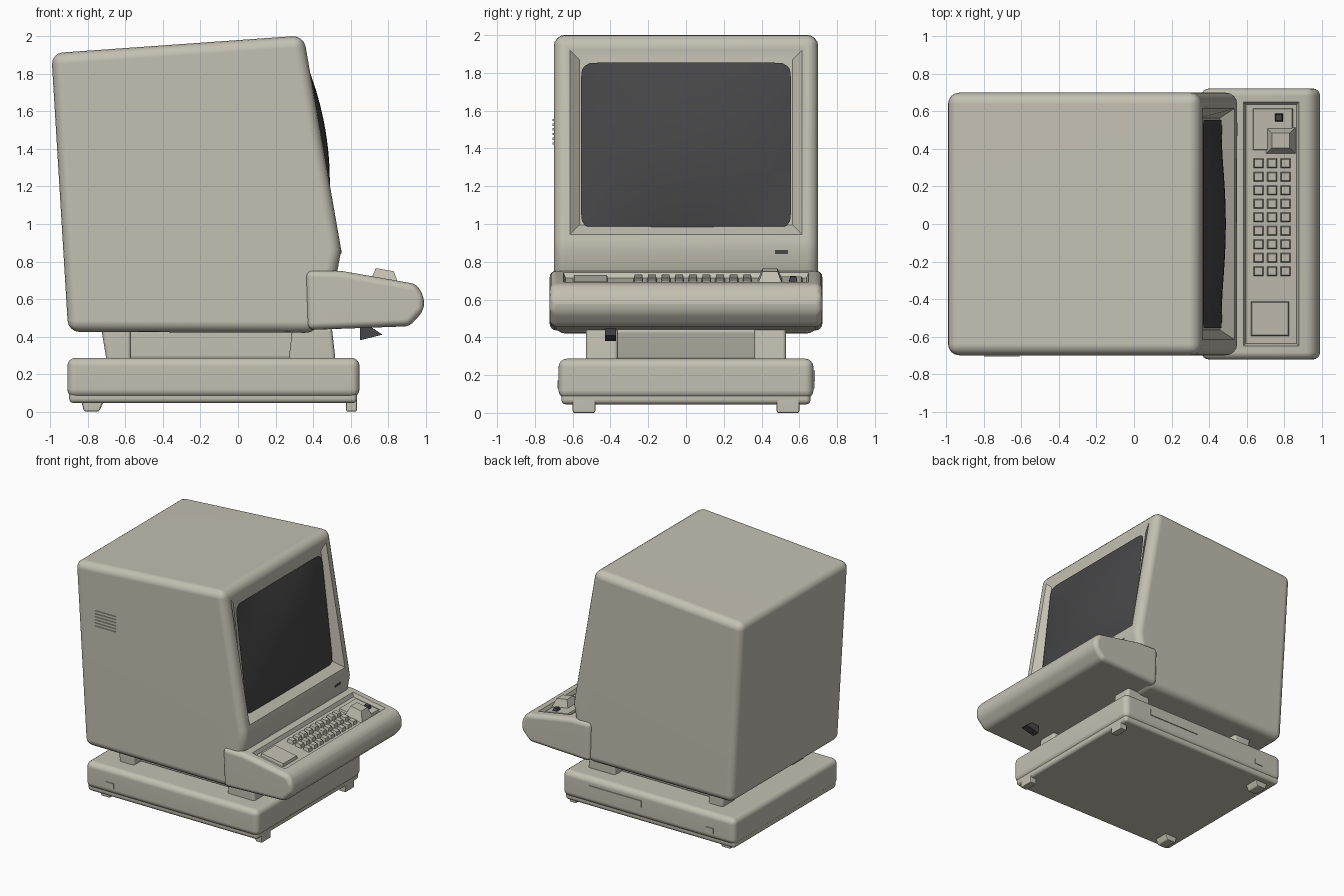
import bpy, bmesh, math
from mathutils import Vector

if "Cube" in bpy.data.objects:
    bpy.data.objects.remove(bpy.data.objects["Cube"])


def material(name, rgb):
    m = bpy.data.materials.new(name)
    m.diffuse_color = (*rgb, 1)
    m.use_nodes = True
    m.node_tree.nodes["Principled BSDF"].inputs["Base Color"].default_value = m.diffuse_color
    return m


BEIGE = material("warm beige plastic", (0.55, 0.525, 0.445))
DARK = material("dark glass", (0.062, 0.062, 0.065))


def finish(bm, name, mat, angle=35):
    me = bpy.data.meshes.new(name)
    bm.to_mesh(me)
    bm.free()
    me.materials.append(mat)
    me.polygons.foreach_set("use_smooth", [True] * len(me.polygons))
    me.set_sharp_from_angle(angle=math.radians(angle))
    ob = bpy.data.objects.new(name, me)
    bpy.context.collection.objects.link(ob)
    ob.modifiers.new("weighted", "WEIGHTED_NORMAL").keep_sharp = True
    return ob


def prism(profile, y0, y1, bevel=0.0, segments=4):
    """Side profile (x, z) extruded across y, with rounded edges."""
    bm = bmesh.new()
    a = [bm.verts.new((x, y0, z)) for x, z in profile]
    b = [bm.verts.new((x, y1, z)) for x, z in profile]
    bm.faces.new(a)
    bm.faces.new(b[::-1])
    n = len(profile)
    for i in range(n):
        j = (i + 1) % n
        bm.faces.new((a[j], a[i], b[i], b[j]))
    bmesh.ops.recalc_face_normals(bm, faces=bm.faces)
    if bevel:
        edges = [e for e in bm.edges if e.calc_face_angle() > math.radians(25)]
        bmesh.ops.bevel(bm, geom=edges, offset=bevel, segments=segments,
                        profile=0.5, affect='EDGES', clamp_overlap=True)
    bm.normal_update()
    return bm


def box(name, x0, x1, y0, y1, z0, z1, mat=BEIGE, bevel=0.0, segments=2):
    bm = prism([(x0, z0), (x1, z0), (x1, z1), (x0, z1)], y0, y1, bevel, segments)
    return finish(bm, name, mat)


def recess(bm, direction, rim, wall, offset):
    """Inset the largest face looking in a direction, then sink it."""
    d = Vector(direction)
    f = max((f for f in bm.faces if f.normal.dot(d) > 0.9), key=lambda f: f.calc_area())
    for t in (rim, wall):
        bmesh.ops.inset_region(bm, faces=[f], thickness=t, use_even_offset=True)
    for v in f.verts:
        v.co += offset(v.co)


# monitor housing with a sunken screen opening
body = prism([(-0.905, 0.425), (0.42, 0.42), (0.53, 0.75), (0.55, 0.86),
              (0.54, 0.92), (0.35, 2.005), (-0.995, 1.91)], -0.70, 0.70, 0.06)
recess(body, (1, 0, 0), 0.025, 0.05,
       lambda c: Vector((-0.07 + 0.05 * (c.z - 0.99) / 0.88, 0, 0)))
finish(body, "monitor_housing", BEIGE)

# bulging glass screen with rounded corners
bm = bmesh.new()
N, W, H, R = 24, 0.555, 0.438, 0.06
rows = []
for i in range(N + 1):
    row = []
    for j in range(N + 1):
        u, v = 2 * j / N - 1, 2 * i / N - 1
        y, h = u * W, v * H
        qy, qh = abs(y) - (W - R), abs(h) - (H - R)
        if qy > 0 and qh > 0 and math.hypot(qy, qh) > R:
            k = R / math.hypot(qy, qh)
            y = math.copysign(W - R + qy * k, y)
            h = math.copysign(H - R + qh * k, h)
        z = 1.416 + h
        front = 0.54 - (z - 0.92) * 0.175
        x = front - 0.035 + 0.025 * v + 0.06 * (1 - u * u) * (1 - v * v)
        row.append(bm.verts.new((x, y, z)))
    rows.append(row)
for r, s in zip(rows, rows[1:]):
    for j in range(N):
        bm.faces.new((r[j], r[j + 1], s[j + 1], s[j]))
finish(bm, "screen", DARK)

# status mark below the screen
box("indicator", 0.53, 0.551, 0.47, 0.54, 0.842, 0.862, DARK)

# vent ribs on the front side wall
for i in range(6):
    box("vent_rib", -0.80, -0.61, -0.706, -0.69, 1.42 + i * 0.025, 1.432 + i * 0.025)

# keyboard shelf with a sunken key bed
shelf = prism([(0.36, 0.755), (0.55, 0.75), (0.95, 0.68), (0.992, 0.615),
               (0.992, 0.54), (0.915, 0.455), (0.37, 0.435)], -0.722, 0.722, 0.05)
recess(shelf, (0, 0, 1), 0.035, 0.012, lambda c: Vector((0, 0, -0.028)))
finish(shelf, "keyboard_shelf", BEIGE)


def bed(x):
    return 0.722 - 0.175 * (x - 0.55)


def pad(name, x0, x1, y0, y1, h, taper=0.008, mat=BEIGE):
    """Tapered block that sits on the sloping key bed."""
    bm = bmesh.new()
    rings = []
    for t, dz in ((0, -0.012), (taper, h)):
        rings.append([bm.verts.new((x, y, bed(x) + dz)) for x, y in
                      ((x0 + t, y0 + t), (x1 - t, y0 + t), (x1 - t, y1 - t), (x0 + t, y1 - t))])
    a, b = rings
    bm.faces.new(a[::-1])
    bm.faces.new(b)
    for i in range(4):
        j = (i + 1) % 4
        bm.faces.new((a[i], a[j], b[j], b[i]))
    return finish(bm, name, mat)


# keys, side panel and raised control block
for r in range(3):
    for c in range(9):
        x, y = 0.635 + r * 0.072, -0.28 + c * 0.072
        pad("key", x, x + 0.058, y, y + 0.056, 0.026)
pad("side_panel", 0.62, 0.83, -0.60, -0.41, 0.022)
pad("control_base", 0.63, 0.85, 0.39, 0.62, 0.015)
pad("control_block", 0.70, 0.865, 0.37, 0.52, 0.075, 0.035)
pad("control_knob", 0.745, 0.80, 0.54, 0.595, 0.04, 0.012, DARK)

# small dark latch under the shelf
finish(prism([(0.65, 0.45), (0.71, 0.45), (0.77, 0.41), (0.65, 0.38)], -0.43, -0.37),
       "shelf_latch", DARK)

# pedestal between housing and base
finish(prism([(-0.62, 0.27), (0.40, 0.27), (0.45, 0.45), (-0.66, 0.45)], -0.44, 0.44, 0.03),
       "pedestal_core", BEIGE)
for s in (-1, 1):
    y0, y1 = sorted((s * 0.36, s * 0.53))
    finish(prism([(-0.70, 0.27), (-0.57, 0.27), (-0.57, 0.45), (-0.73, 0.45)], y0, y1, 0.02, 3),
           "pedestal_rear_leg", BEIGE)
    finish(prism([(0.27, 0.27), (0.52, 0.27), (0.50, 0.45), (0.29, 0.45)], y0, y1, 0.02, 3),
           "pedestal_front_leg", BEIGE)

# drive base with lower tray, feet and side buttons
box("drive_base", -0.91, 0.648, -0.675, 0.675, 0.075, 0.287, BEIGE, 0.045, 4)
box("base_tray", -0.90, 0.635, -0.66, 0.66, 0.045, 0.15, BEIGE, 0.025, 3)
for s in (-1, 1):
    y0, y1 = sorted((s * 0.48, s * 0.60))
    finish(prism([(-0.82, 0.0), (-0.74, 0.0), (-0.71, 0.07), (-0.84, 0.07)], y0, y1, 0.01, 2),
           "rear_foot", BEIGE)
    box("front_foot", 0.575, 0.635, y0, y1, 0.0, 0.09, BEIGE, 0.01)
    y0, y1 = sorted((s * 0.66, s * 0.681))
    box("side_button", -0.72, -0.65, y0, y1, 0.13, 0.172)
box("rear_slot_cover", -0.07, 0.40, 0.66, 0.682, 0.17, 0.225)
